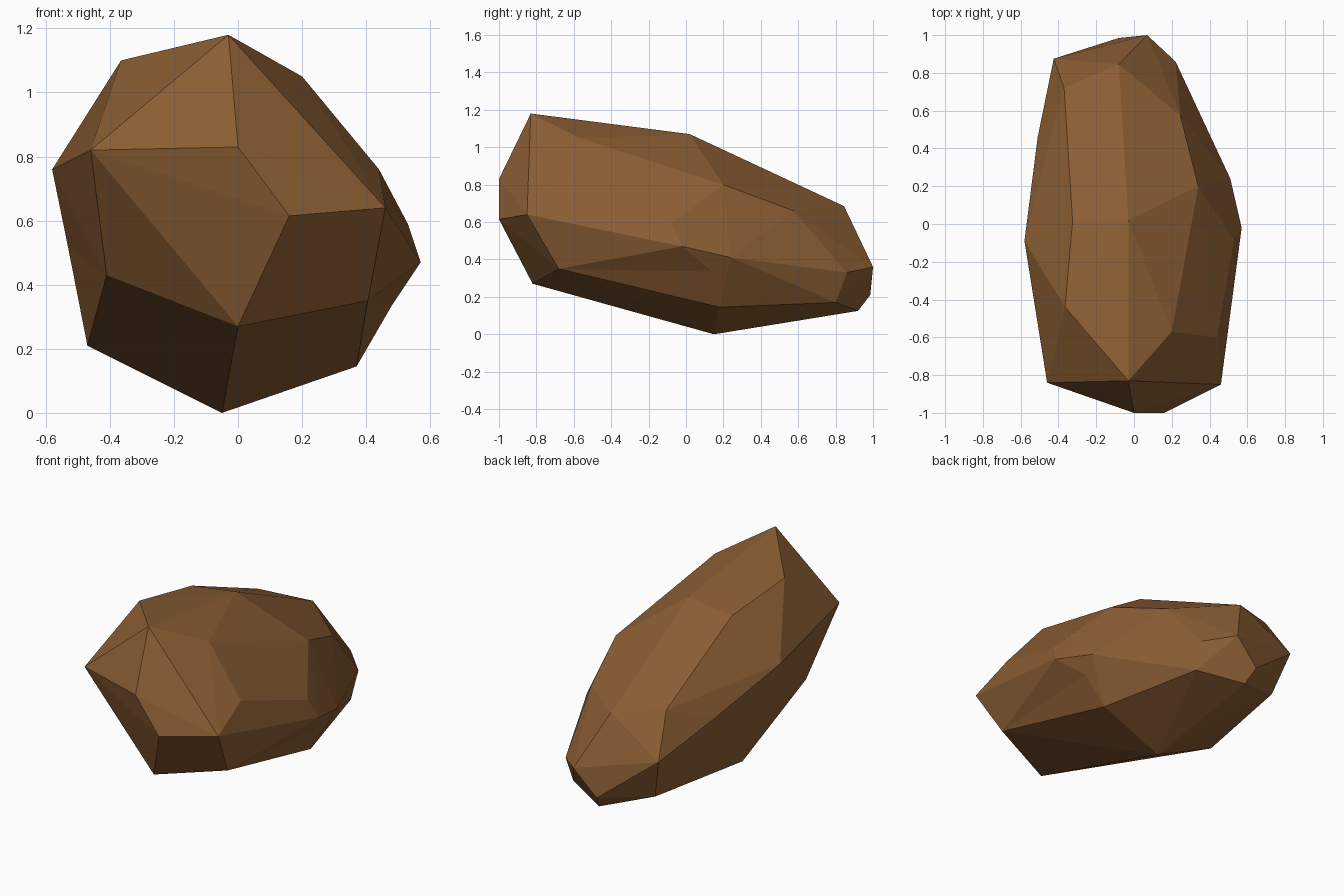
import bpy, bmesh
from mathutils import Vector
from mathutils.geometry import intersect_point_line, closest_point_on_tri

if "Cube" in bpy.data.objects:
    bpy.data.objects.remove(bpy.data.objects["Cube"])

# Corner points of the boulder, grouped by region
front = [(-.46, -.84, .82), (0, -1, .83), (.16, -1, .615), (.46, -.85, .64),
         (0, -.82, .27), (.405, -.68, .35), (-.41, -.585, .43)]
crown = [(-.03, -.83, 1.18), (.20, -.57, 1.05), (-.365, -.44, 1.10), (-.03, .02, 1.07),
         (-.325, .015, 1.03), (.34, .20, .80), (.44, -.6, .76), (.245, .575, .66),
         (-.37, .72, .73)]
sides = [(-.58, -.09, .76), (-.51, .46, .61), (.57, -.02, .47), (.53, -.08, .59), (.51, .24, .41)]
back = [(-.08, .845, .685), (.07, 1, .36), (-.08, .985, .21), (.22, .86, .33),
        (-.425, .875, .48), (-.35, .80, .22)]
base = [(-.05, .15, 0), (.37, .18, .145), (-.47, .12, .21), (.21, .80, .17), (-.05, .92, .125)]
dents = [(-.53, .055, .515), (.48, .14, .335)]

# Faceted outer hull
bm = bmesh.new()
pts = [Vector(p) for p in front + crown + sides + back + base]
for p in pts:
    bm.verts.new(p)
res = bmesh.ops.convex_hull(bm, input=bm.verts[:])
loose = [v for v in bm.verts if not v.link_faces]
inside = [v.co.copy() for v in loose]
bmesh.ops.delete(bm, geom=loose, context='VERTS')
bmesh.ops.triangulate(bm, faces=bm.faces[:])


def edge_gap(e, p):
    a, b = (v.co for v in e.verts)
    t = min(1, max(0, intersect_point_line(p, a, b)[1]))
    return (a.lerp(b, t) - p).length


# Shallow hollows: merge two facets around the point and fan them into it
for p in inside + [Vector(d) for d in dents]:
    face = min(bm.faces, key=lambda f: (closest_point_on_tri(p, *[v.co for v in f.verts]) - p).length)
    edge = min(face.edges, key=lambda e: edge_gap(e, p))
    ring = set(v for f in edge.link_faces for v in f.verts)
    rim = [e for f in edge.link_faces for e in f.edges if e is not edge]
    bmesh.ops.delete(bm, geom=[edge], context='EDGES')
    centre = bm.verts.new(p)
    for e in rim:
        bm.faces.new((*e.verts, centre))
bmesh.ops.recalc_face_normals(bm, faces=bm.faces[:])

mesh = bpy.data.meshes.new("boulder")
bm.to_mesh(mesh)
bm.free()
boulder = bpy.data.objects.new("boulder", mesh)
bpy.context.collection.objects.link(boulder)

# Single earthy brown
brown = bpy.data.materials.new("earth brown")
brown.diffuse_color = (.26, .112, .034, 1)
brown.use_nodes = True
brown.node_tree.nodes["Principled BSDF"].inputs["Base Color"].default_value = brown.diffuse_color
mesh.materials.append(brown)
